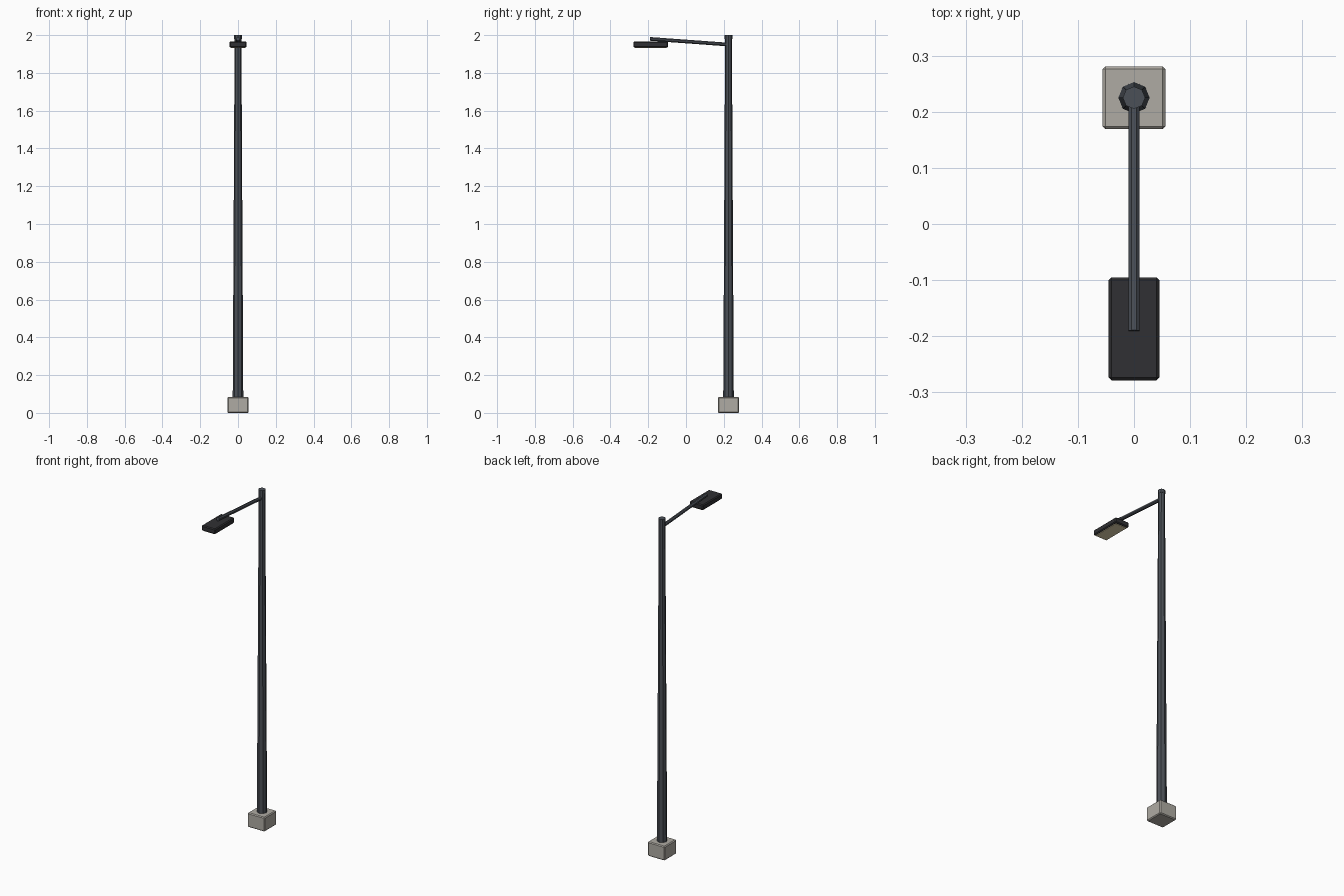
import bpy, math
from mathutils import Vector

if "Cube" in bpy.data.objects:
    bpy.data.objects.remove(bpy.data.objects["Cube"])

def material(name, rgb):
    m = bpy.data.materials.new(name)
    m.diffuse_color = (*rgb, 1)
    m.use_nodes = True
    m.node_tree.nodes["Principled BSDF"].inputs["Base Color"].default_value = m.diffuse_color
    return m

metal = material("dark_metal", (0.07, 0.08, 0.095))
black = material("black_housing", (0.03, 0.03, 0.033))
concrete = material("concrete", (0.43, 0.41, 0.37))
glass = material("warm_lens", (0.75, 0.65, 0.42))

def box(name, lo, hi, mat, bevel=0.0):
    lo, hi = Vector(lo), Vector(hi)
    bpy.ops.mesh.primitive_cube_add(size=1, location=(lo + hi) / 2)
    ob = bpy.context.object
    ob.name = name
    ob.scale = hi - lo
    bpy.ops.object.transform_apply(location=False, rotation=False, scale=True)
    ob.data.materials.append(mat)
    if bevel:
        mod = ob.modifiers.new("bevel", "BEVEL")
        mod.width, mod.segments = bevel, 1
    return ob

def rod(name, a, b, r1, r2, sides, mat, spin=0.0):
    a, b = Vector(a), Vector(b)
    bpy.ops.mesh.primitive_cone_add(vertices=sides, radius1=r1, radius2=r2,
                                    depth=(b - a).length, location=(a + b) / 2)
    ob = bpy.context.object
    ob.name = name
    ob.rotation_mode = "QUATERNION"
    turn = Vector((0, 0, 1)).rotation_difference((b - a).normalized())
    ob.rotation_quaternion = turn
    if spin:
        for v in ob.data.vertices:
            x, y = v.co.x, v.co.y
            v.co.x = x * math.cos(spin) - y * math.sin(spin)
            v.co.y = x * math.sin(spin) + y * math.cos(spin)
    ob.data.materials.append(mat)
    return ob

PY = 0.225  # pole axis

# footing
box("concrete_base", (-0.056, PY - 0.056, 0), (0.056, PY + 0.056, 0.085), concrete, 0.005)

# tapered octagonal pole with a small cap
rod("pole", (0, PY, 0.08), (0, PY, 1.985), 0.028, 0.018, 8, metal)
rod("pole_cap", (0, PY, 1.98), (0, PY, 2.0), 0.02, 0.02, 8, metal)

# slightly rising arm
rod("arm", (0, PY, 1.95), (0, -0.19, 1.98), 0.0105, 0.0105, 8, metal, math.pi / 8)

# lamp housing and lens underneath
box("lamp_head", (-0.045, -0.279, 1.934), (0.045, -0.095, 1.966), black, 0.005)
box("lamp_lens", (-0.037, -0.27, 1.931), (0.037, -0.104, 1.938), glass)
